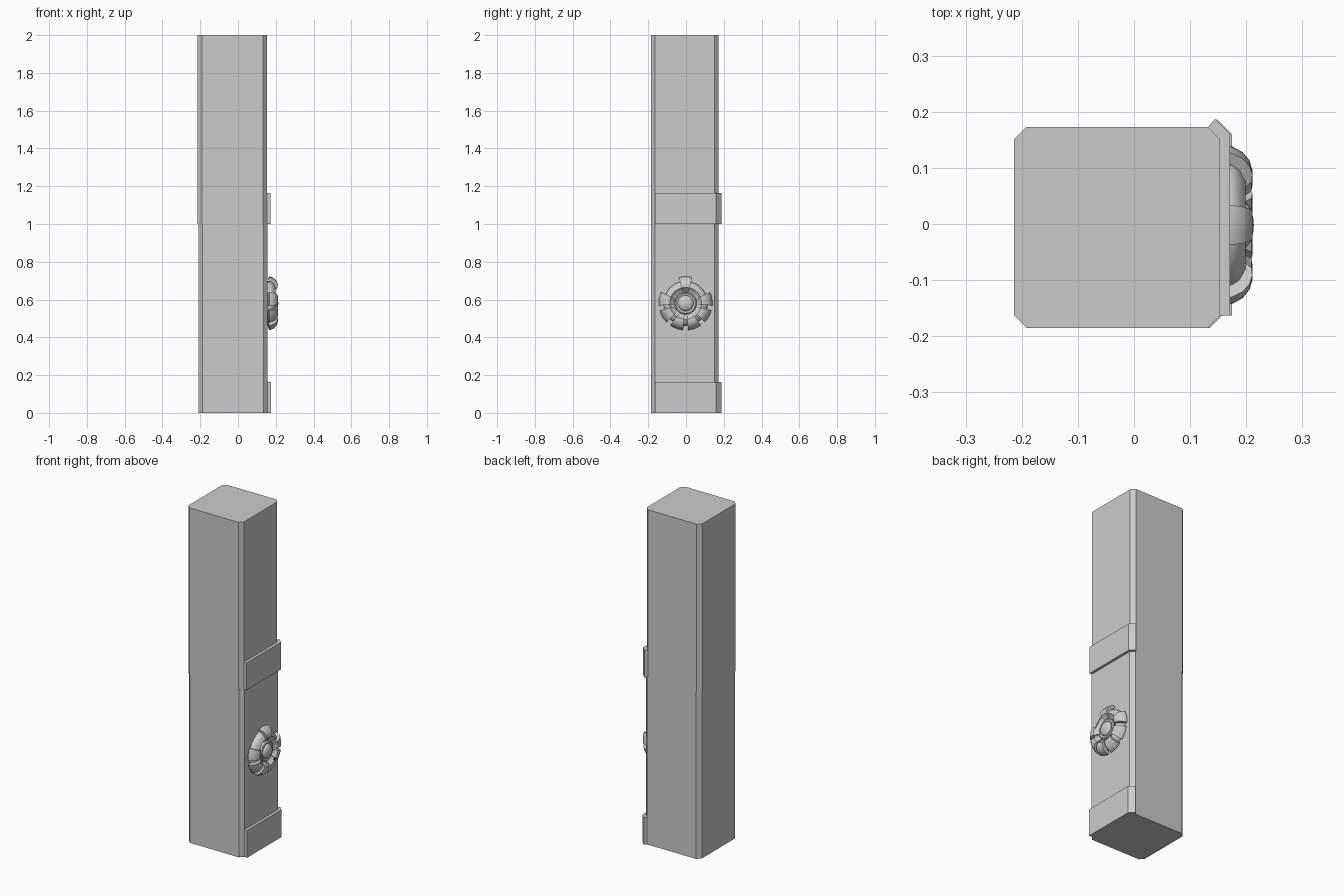
import bpy, bmesh
from math import radians, cos, sin, pi

if "Cube" in bpy.data.objects:
    bpy.data.objects.remove(bpy.data.objects["Cube"])

CY, CZ = -0.002, 0.58   # rosette centre on the +x face


def finish(name, bm, smooth=False):
    bmesh.ops.recalc_face_normals(bm, faces=bm.faces)
    me = bpy.data.meshes.new(name)
    bm.to_mesh(me)
    bm.free()
    ob = bpy.data.objects.new(name, me)
    bpy.context.collection.objects.link(ob)
    if smooth:
        bpy.ops.object.select_all(action='DESELECT')
        ob.select_set(True)
        bpy.context.view_layer.objects.active = ob
        bpy.ops.object.shade_smooth_by_angle(angle=radians(35))
    return ob


def prism(name, outline, z0, z1, dx=0.0):
    bm = bmesh.new()
    face = bm.faces.new([bm.verts.new((x + dx, y, z0)) for x, y in outline])
    out = bmesh.ops.extrude_face_region(bm, geom=[face])
    for v in out['geom']:
        if isinstance(v, bmesh.types.BMVert):
            v.co.z = z1
    return finish(name, bm)


def sweep(name, profile, a0, a1, steps, full=False):
    """Turn a (radius, x) profile around the rosette axis."""
    bm = bmesh.new()
    rings = []
    for i in range(steps if full else steps + 1):
        a = a0 + (a1 - a0) * i / steps
        rings.append([bm.verts.new((x, CY + r * cos(a), CZ + r * sin(a))) for r, x in profile])
    n = len(profile)
    for i in range(steps):
        p, q = rings[i], rings[(i + 1) % len(rings)]
        for j in range(n - 1 if full else n):
            k = (j + 1) % n
            bm.faces.new((p[j], p[k], q[k], q[j]))
    if not full:
        bm.faces.new(rings[0])
        bm.faces.new(rings[-1])
    bmesh.ops.remove_doubles(bm, verts=bm.verts, dist=1e-5)
    return finish(name, bm, True)


# Chamfered post, in two stacked blocks with a slight offset
c = 0.022
x0, x1, y0, y1 = -0.21, 0.157, -0.185, 0.173
post = [(x0 + c, y0), (x1 - c, y0), (x1, y0 + c), (x1, y1 - c),
        (x1 - c, y1), (x0 + c, y1), (x0, y1 - c), (x0, y0 + c)]
prism("lower_post", post, 0, 1)
prism("upper_post", post, 1, 2, -0.0035)

# Bands that cover the +x face and wrap the rear chamfer
band = [(x1, y0 + c), (0.175, y0 + c), (0.175, 0.16),
        (0.148, 0.187), (x1 - c, y1), (x1, y1 - c)]
prism("base_band", band, 0, 0.163)
prism("middle_band", band, 1, 1.163, -0.0035)

# Rosette dish
sweep("rosette_dish", [(0.117, 0.155), (0.117, 0.175), (0.108, 0.188), (0.085, 0.199),
                       (0.074, 0.187), (0.058, 0.180)], 0, 2 * pi, 36, True)

# Centre knob with collar
dome = [(0.042 * cos(t * pi / 12), 0.193 + 0.0205 * sin(t * pi / 12)) for t in range(7)]
sweep("rosette_knob", [(0.060, 0.165), (0.058, 0.193), (0.052, 0.197), (0.046, 0.193)] + dome,
      0, 2 * pi, 32, True)

# Seven curled petals on a nine-fold spacing, two upper places empty
petal = [(0.142, 0.166), (0.140, 0.176), (0.130, 0.194), (0.115, 0.206), (0.098, 0.211),
         (0.084, 0.209), (0.072, 0.196), (0.060, 0.186), (0.062, 0.176),
         (0.100, 0.180), (0.122, 0.170), (0.130, 0.160)]
for i in range(9):
    if i in (1, 8):
        continue
    a = radians(90 + 40 * i)
    h = radians(14.5)
    sweep("rosette_petal", petal, a - h, a + h, 4)
